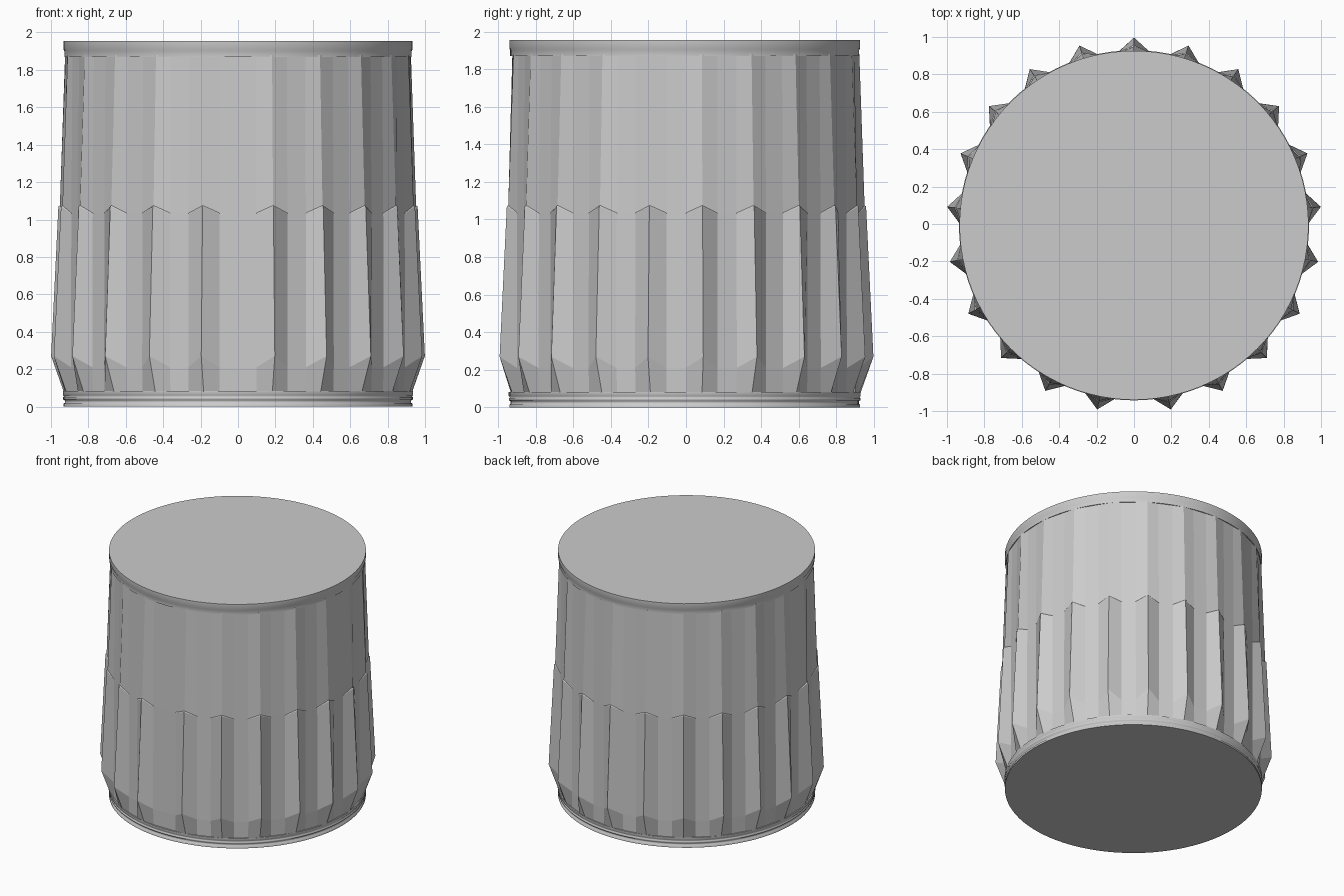
import bpy, bmesh, math

if "Cube" in bpy.data.objects:
    bpy.data.objects.remove(bpy.data.objects["Cube"])

CY = -0.007                       # ridge layout is slightly lopsided front to back
STEP = math.radians(16.87)        # ridge spacing; a wider gap is left at the front
HALF = math.radians(5.2)          # half width of a ridge

grey = bpy.data.materials.new("grey_plastic")
grey.diffuse_color = (0.6, 0.6, 0.6, 1)
grey.use_nodes = True
grey.node_tree.nodes["Principled BSDF"].inputs["Base Color"].default_value = grey.diffuse_color


def loft(name, rings, smooth=False):
    """Bridge matching rings of points from bottom to top and cap both ends."""
    bm = bmesh.new()
    loops = [[bm.verts.new(p) for p in ring] for ring in rings]
    n = len(loops[0])
    for a, b in zip(loops, loops[1:]):
        for i in range(n):
            j = (i + 1) % n
            f = bm.faces.new((a[i], a[j], b[j], b[i]))
            f.smooth = smooth
    bm.faces.new(loops[0][::-1])
    bm.faces.new(loops[-1])
    for e in bm.edges:
        if len(e.link_faces) == 2 and e.calc_face_angle(0) > math.radians(25):
            e.smooth = False
    me = bpy.data.meshes.new(name)
    bm.to_mesh(me)
    bm.free()
    me.materials.append(grey)
    ob = bpy.data.objects.new(name, me)
    ob.location.y = CY
    bpy.context.collection.objects.link(ob)


def point(r, a, z):
    return (r * math.cos(a), r * math.sin(a), z)


def ridge_ring(z_tip, r_tip, z_base, r_base):
    pts = []
    for i in range(-10, 11):
        a = math.pi / 2 + i * STEP
        pts += [point(r_base, a - HALF, z_base), point(r_tip, a, z_tip),
                point(r_base, a + HALF, z_base)]
    return pts


def disc_rings(profile, n=96):
    return [[point(r, 2 * math.pi * i / n, z) for i in range(n)] for r, z in profile]


# Tapered grip: chamfered foot, bold lower ridges, shallow upper ridges
loft("ridged_grip", [
    ridge_ring(0.07, 0.933, 0.07, 0.927),
    ridge_ring(0.27, 1.004, 0.21, 0.931),
    ridge_ring(1.07, 0.965, 1.03, 0.929),
    ridge_ring(1.075, 0.957, 1.035, 0.929),
    ridge_ring(1.88, 0.929, 1.88, 0.922),
])

# Top rim with a fine groove
loft("top_rim", disc_rings([
    (0.928, 1.87), (0.928, 1.90), (0.933, 1.91), (0.933, 1.955)]), True)

# Bottom ring with fine grooves
loft("bottom_ring", disc_rings([
    (0.933, 0.0), (0.933, 0.015), (0.926, 0.02), (0.926, 0.033), (0.935, 0.038),
    (0.935, 0.05), (0.93, 0.054), (0.936, 0.06), (0.936, 0.082)]), True)
